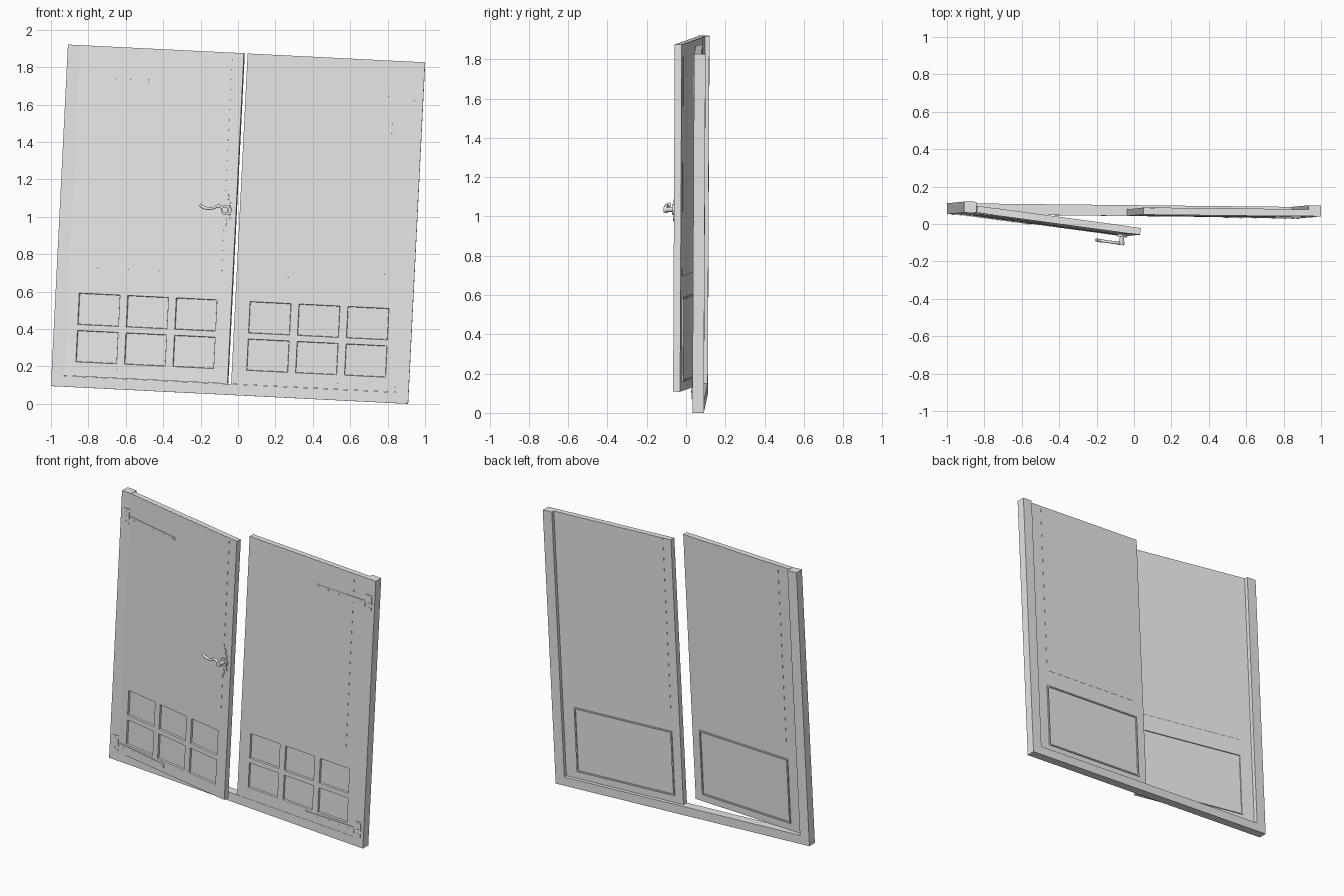
import bpy, bmesh, math
from mathutils import Matrix, Vector

if "Cube" in bpy.data.objects:
    bpy.data.objects.remove(bpy.data.objects["Cube"], do_unlink=True)

grey = bpy.data.materials.new("plain_grey")
grey.use_nodes = True
grey.diffuse_color = (0.8, 0.8, 0.8, 1)
grey.node_tree.nodes["Principled BSDF"].inputs["Base Color"].default_value = (0.8, 0.8, 0.8, 1)

W, H, POST, RAIL = 0.956, 1.828, 0.068, 0.058
DEPTH, THICK = 0.058, 0.036


def rot(deg, axis):
    return Matrix.Rotation(math.radians(deg), 4, axis)


# The whole doorway stands slightly crooked; the left-hand leaf is ajar
FRAME = (Matrix.Translation((0, 0.047, 0.9605)) @ rot(-0.6, 'Z') @ rot(-0.3, 'X')
         @ rot(2.85, 'Y') @ Matrix.Translation((0, 0, -H / 2)))
PIVOT = Matrix.Translation((POST - W, 0, 0))
AJAR = FRAME @ PIVOT @ rot(-7.1, 'Z') @ PIVOT.inverted()


def add(name, bm, matrix, smooth=False):
    bmesh.ops.recalc_face_normals(bm, faces=bm.faces)
    mesh = bpy.data.meshes.new(name)
    bm.to_mesh(mesh)
    bm.free()
    mesh.materials.append(grey)
    for p in mesh.polygons:
        p.use_smooth = smooth
    ob = bpy.data.objects.new(name, mesh)
    bpy.context.collection.objects.link(ob)
    ob.matrix_world = matrix
    return ob


def put_box(bm, x0, x1, y0, y1, z0, z1):
    size = Matrix.Diagonal((abs(x1 - x0), y1 - y0, z1 - z0, 1))
    mid = Matrix.Translation(((x0 + x1) / 2, (y0 + y1) / 2, (z0 + z1) / 2))
    bmesh.ops.create_cube(bm, size=1, matrix=mid @ size)


def put_disc(bm, x, z, r, y0, y1, sides=16, r2=None):
    mid = Matrix.Translation((x, (y0 + y1) / 2, z)) @ rot(90, 'X')
    bmesh.ops.create_cone(bm, cap_ends=True, segments=sides, radius1=r,
                          radius2=r if r2 is None else r2, depth=y1 - y0, matrix=mid)


def put_plate(bm, points, y0, y1):
    face = bm.faces.new([bm.verts.new((x, y0, z)) for x, z in points])
    ext = bmesh.ops.extrude_face_region(bm, geom=[face])["geom"]
    for v in ext:
        if isinstance(v, bmesh.types.BMVert):
            v.co.y = y1


def leaf(side, prefix, matrix):
    # Slab with six sunken panes in its front face
    xs = [0.006, W - POST]
    for i in range(3):
        xs += [0.085 + 0.262 * i, 0.305 + 0.262 * i]
    xs = sorted(side * x for x in xs)
    zs = [RAIL + 0.001, 0.136, 0.304, 0.336, 0.504, H]
    bm = bmesh.new()
    grid = [[bm.verts.new((x, 0, z)) for x in xs] for z in zs]
    panes = []
    for r in range(len(zs) - 1):
        for c in range(len(xs) - 1):
            f = bm.faces.new((grid[r][c], grid[r][c + 1], grid[r + 1][c + 1], grid[r + 1][c]))
            if r in (1, 3) and c % 2 == 1:
                panes.append(f)
    bm.normal_update()
    border = [e for e in bm.edges if e.is_boundary]
    bmesh.ops.inset_individual(bm, faces=panes, thickness=0.003, depth=-0.012)
    ext = bmesh.ops.extrude_edge_only(bm, edges=border)["geom"]
    for v in ext:
        if isinstance(v, bmesh.types.BMVert):
            v.co.y = THICK
    bmesh.ops.contextual_create(bm, geom=[e for e in ext if isinstance(e, bmesh.types.BMEdge)])
    add(prefix + "_leaf", bm, matrix)

    # Upper panel, standing barely proud on both faces
    bm = bmesh.new()
    put_box(bm, side * 0.067, side * 0.797, -0.0012, THICK + 0.0012, 0.644, H - 0.0005)
    add(prefix + "_upper_panel", bm, matrix)

    # Moulding round the glazed part on the back
    bm = bmesh.new()
    x0, x1, z0, z1, t = 0.067, 0.803, 0.105, 0.535, 0.009
    for a, b, c, d in ((x0, x1, z0, z0 + t), (x0, x1, z1 - t, z1),
                       (x0, x0 + t, z0 + t, z1 - t), (x1 - t, x1, z0 + t, z1 - t)):
        put_box(bm, side * a, side * b, THICK - 0.002, THICK + 0.007, c, d)
    add(prefix + "_back_moulding", bm, matrix)

    # Strap hinges with bolts
    for level, z in (("upper", 1.655), ("lower", 0.105)):
        bm = bmesh.new()
        strap = [(0.885, 0.02), (0.53, 0.013)]
        tip = [(0.53 - 0.02 * math.sin(a), 0.02 * math.cos(a))
               for a in (math.radians(20 + 20 * k) for k in range(8))]
        outline = strap + tip + [(0.53, -0.013), (0.885, -0.02)]
        put_plate(bm, [(side * x, z + dz) for x, dz in outline], -0.004, 0.001)
        for k in range(5):
            put_disc(bm, side * (0.53 + 0.08 * k), z, 0.005, -0.006, -0.003, 8)
        add(f"{prefix}_{level}_hinge_strap", bm, matrix)
        bm = bmesh.new()
        put_box(bm, side * 0.892, side * 0.935, -0.004, 0.001, z - 0.035, z + 0.065)
        put_disc(bm, side * 0.888, z, 0.005, -0.007, 0.001, 8)
        for dz in (-0.02, 0.015, 0.05):
            put_disc(bm, side * 0.915, z + dz, 0.005, -0.006, -0.003, 8)
        add(f"{prefix}_{level}_hinge_plate", bm, FRAME)


# Three-sided frame, open at the top
bm = bmesh.new()
put_plate(bm, [(-W, 0), (W, 0), (W, H), (W - POST, H), (W - POST, RAIL),
               (POST - W, RAIL), (POST - W, H), (-W, H)], 0, DEPTH)
add("frame", bm, FRAME)

leaf(1, "left", FRAME)
leaf(-1, "right", AJAR)

# Lever handle on the leaf that stands ajar
HX, HZ = -0.058, 0.985
bm = bmesh.new()
half = [(0, 0.095), (0.012, 0.075), (0.006, 0.06), (0.022, 0.045), (0.016, 0.03),
        (0.03, 0), (0.018, -0.03), (0.026, -0.052), (0.008, -0.062), (0, -0.085)]
outline = half + [(-x, z) for x, z in reversed(half[1:-1])]
put_plate(bm, [(HX + x, HZ + z) for x, z in outline], -0.006, 0.001)
add("handle_plate", bm, AJAR)

bm = bmesh.new()
put_disc(bm, HX, HZ, 0.027, -0.014, -0.005, 24)
put_disc(bm, HX, HZ, 0.012, -0.05, -0.013, 16)
put_disc(bm, HX, HZ, 0.017, -0.058, -0.04, 16)
put_disc(bm, HX, HZ - 0.052, 0.007, -0.01, -0.005, 12)
add("handle_spindle", bm, AJAR)

curve = bpy.data.curves.new("lever_path", 'CURVE')
curve.dimensions = '3D'
curve.bevel_depth = 0.009
curve.bevel_resolution = 3
curve.use_fill_caps = True
path = curve.splines.new('BEZIER')
points = [(0, 0, 1), (-0.035, 0.02, 0.9), (-0.075, 0.005, 0.8),
          (-0.115, 0.008, 1.0), (-0.137, 0.022, 0.9)]
path.bezier_points.add(len(points) - 1)
for bp, (x, z, r) in zip(path.bezier_points, points):
    bp.co = (HX + x, -0.05, HZ + z)
    bp.radius = r
    bp.handle_left_type = bp.handle_right_type = 'AUTO'
helper = bpy.data.objects.new("lever_path", curve)
bpy.context.collection.objects.link(helper)
mesh = bpy.data.meshes.new_from_object(helper.evaluated_get(bpy.context.evaluated_depsgraph_get()))
bm = bmesh.new()
bm.from_mesh(mesh)
bpy.data.objects.remove(helper, do_unlink=True)
add("handle_lever", bm, AJAR, smooth=True)
